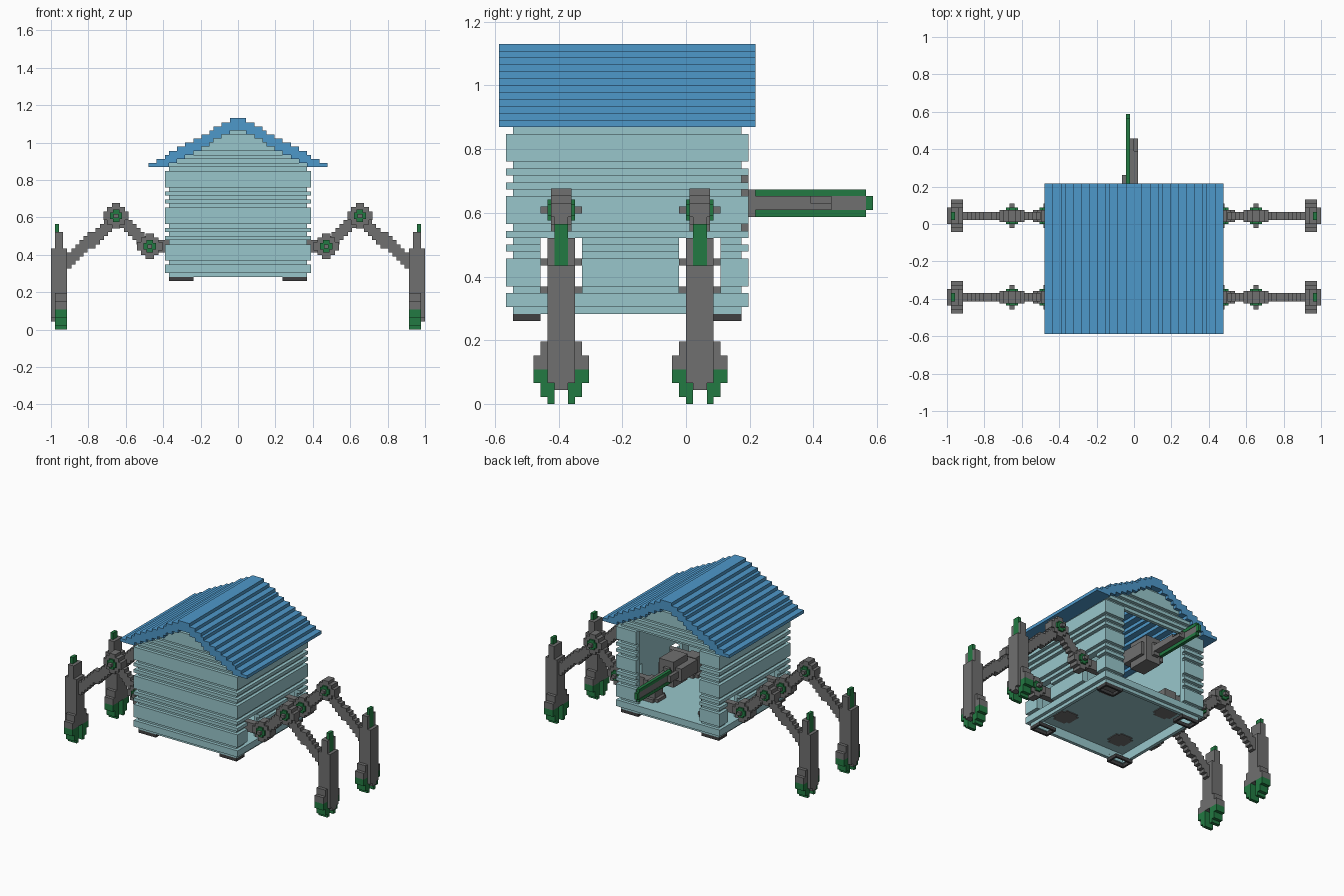
import bpy, bmesh

if "Cube" in bpy.data.objects:
    bpy.data.objects.remove(bpy.data.objects["Cube"])

U = 1 / 46  # one block of the stepped grid


def material(name, rgb):
    m = bpy.data.materials.new(name)
    m.diffuse_color = (*rgb, 1)
    m.use_nodes = True
    m.node_tree.nodes["Principled BSDF"].inputs["Base Color"].default_value = m.diffuse_color
    return m


TEAL = material("pale teal boards", (0.314, 0.565, 0.597))
BLUE = material("blue roof", (0.076, 0.314, 0.59))
GREY = material("grey metal", (0.162, 0.162, 0.162))
GREEN = material("green trim", (0.016, 0.195, 0.054))
DARK = material("dark grey pads", (0.051, 0.051, 0.053))


def finish(name, bm, mat):
    bmesh.ops.recalc_face_normals(bm, faces=bm.faces)
    me = bpy.data.meshes.new(name)
    bm.to_mesh(me)
    bm.free()
    me.materials.append(mat)
    ob = bpy.data.objects.new(name, me)
    bpy.context.collection.objects.link(ob)
    return ob


def blocks(name, mat, boxes):
    """One object from boxes given as (x0, x1, y0, y1, z0, z1) in grid blocks."""
    bm = bmesh.new()
    for x0, x1, y0, y1, z0, z1 in boxes:
        for v in bmesh.ops.create_cube(bm, size=1)["verts"]:
            v.co = ((x0 + (v.co.x + .5) * (x1 - x0)) * U,
                    (y0 + (v.co.y + .5) * (y1 - y0)) * U,
                    (z0 + (v.co.z + .5) * (z1 - z0)) * U)
    return finish(name, bm, mat)


# Roof: stepped chevron profile extruded front to back
half = [round(2 + 20 * k / 11) for k in range(12)]   # half width of each layer from the top


def stairs(top, widths):
    pts = []
    for k, w in enumerate(widths):
        pts += [(w, top - k), (w, top - k - 1)]
    return pts


outer, inner = stairs(52, half), stairs(49, half[:9])
right = outer + inner[::-1]
loop = right + [(-x, z) for x, z in right[::-1]]
# walk the outer steps left to right, then the inner steps back
loop = [(-x, z) for x, z in outer[::-1]] + outer + inner[::-1] + [(-x, z) for x, z in inner]
bm = bmesh.new()
face = bm.faces.new([bm.verts.new((x * U, -27 * U, z * U)) for x, z in loop])
ext = bmesh.ops.extrude_face_region(bm, geom=[face])
for g in ext["geom"]:
    if isinstance(g, bmesh.types.BMVert):
        g.co.y = 10 * U
bmesh.ops.triangulate(bm, faces=[f for f in bm.faces if len(f.verts) > 4])
finish("roof", bm, BLUE)

# Walls: rows of raised boards and recessed gaps, with leg holes and a back opening
boards = [(14, 16), (17, 21), (22, 23), (24, 25), (26, 30), (31, 32), (33, 34), (35, 39)]
rows, z = [], 13
for a, b in boards:
    rows += [(z, a, 0), (a, b, 1)]
    z = b
rows.append((39, 40, 0))
front, back, sides = [], [], []
for z0, z1, o in rows:
    X, Y0, Y1 = 17 + o, -25 - o, 8 + o
    front.append((-X, X, Y0, -24, z0, z1))
    if 16 <= z0 < 39:
        back += [(-X, -11, 7, Y1, z0, z1), (11, X, 7, Y1, z0, z1)]
    else:
        back.append((-X, X, 7, Y1, z0, z1))
    spans = [(-24, -21), (-15, -1), (5, 7)] if 16 <= z0 < 24 else [(-24, 7)]
    for y0, y1 in spans:
        sides += [(16, X, y0, y1, z0, z1), (-X, -16, y0, y1, z0, z1)]

# Gables follow the underside of the roof
for z in range(40, 49):
    w = half[48 - z]
    o = 1 if z in (40, 42) or 44 <= z < 48 else 0
    front.append((-w, w, -25 - o, -24, z, z + 1))
    back.append((-w, w, 7, 8 + o, z, z + 1))
blocks("front_wall", TEAL, front)
blocks("back_wall", TEAL, back)
blocks("side_walls", TEAL, sides)
blocks("floor", TEAL, [(-16, 16, -24, 7, 15.7, 16)])

# Corner pads: shallow open frames
pads = []
for x0 in (-17, 11):
    for y0 in (-25, 4):
        x1, y1, t = x0 + 6, y0 + 4, .6
        pads += [(x0, x1, y0, y0 + t, 12, 13), (x0, x1, y1 - t, y1, 12, 13),
                 (x0, x0 + t, y0, y1, 12, 13), (x1 - t, x1, y0, y1, 12, 13)]
blocks("corner_pads", DARK, pads)


def disc(cx, cz, r, hy):
    """Stepped round disc, axis along y."""
    return [(cx - a, cx + a, -hy, hy, cz - b, cz + b)
            for a, b in ((r, r / 3), (r * .7, r * .7), (r / 3, r))]


def strut(x0, z0, x1, z1, h):
    """Stepped sloping bar, one block column at a time."""
    return [(x, x + 1, -1, 1, round(z0 + (z1 - z0) * (x + .5 - x0) / (x1 - x0)) - h,
             round(z0 + (z1 - z0) * (x + .5 - x0) / (x1 - x0)) + h) for x in range(x0, x1)]


# Leg parts, built once for the right side around y = 0
metal = [(7, 13, -2, 2, 15.5, 17), (8, 12, -3, 3, 15.5, 17), (8, 12, -2, 2, 17, 22),
         (12, 20, -1, 1, 19, 22)]                                # mount and arm inside the house
metal += strut(22, 21, 30, 28, 2) + strut(30, 27, 42, 17, 2)     # thigh and calf
trim = []
for cx, cz in ((21.7, 20.5), (30, 28)):                          # hip and knee joints
    metal += disc(cx, cz, 3.1, 1.5)
    metal.append((cx - .6, cx + .6, -3, 3, cz - .5, cz + .5))
    trim += [(cx - 1.5, cx + 1.5, -2, 2, cz - .8, cz + .8),
             (cx - .8, cx + .8, -2, 2, cz - 1.5, cz + 1.5)]
metal += [(42, 46, -2, 2, 5, 17), (42, 45, -3, 3, 7, 9), (42, 45, -4, 4, 5, 7),
          (45, 46, -2, 2, 3, 5), (44, 46, -1, 1, 2, 5), (42, 46, -2, 2, 17, 20),
          (43, 44, -2, 2, 20, 24), (44, 45, -2, -1, 20, 24), (44, 45, 1, 2, 20, 24)]  # shin
trim.append((44, 45, -1, 1, 20, 26))                             # shin spike
for s in (-1, 1):                                                # toes
    for y, z0 in ((1, 0), (2, 1), (3, 3)):
        trim.append((42, 45, *sorted((s * y, s * (y + 1))), z0, 5))


def placed(parts, side, y):
    return [(*sorted((side * a, side * b)), c + y, d + y, e, f) for a, b, c, d, e, f in parts]


for sname, side in (("right", 1), ("left", -1)):
    for pname, y in (("front", -18), ("back", 2)):
        blocks(f"{pname}_{sname}_leg", GREY, placed(metal, side, y))
        blocks(f"{pname}_{sname}_leg_trim", GREEN, placed(trim, side, y))

# Saw arm reaching out of the back opening
blocks("saw_mount", GREY, [(-2, 3, 2, 9, 25, 33), (-4, 4, 0, 8, 27, 31), (-1, 1, 8, 10, 27, 31),
                           (-3, -2, 6, 12, 28, 30)])
blocks("saw_motor", GREY, [(-1, 1, 9, 21, 28, 29), (-1, 1, 9, 18, 29, 30), (-1, 0, 18, 21, 29, 30)])
blocks("saw_bar", GREY, [(-1.9, -1.1, 9, 26, 28, 30)])
blocks("saw_chain", GREEN, [(-2, -1, 10, 26, 30, 31), (-2, -1, 10, 26, 27, 28),
                            (-2, -1, 26, 27, 28, 30)])
